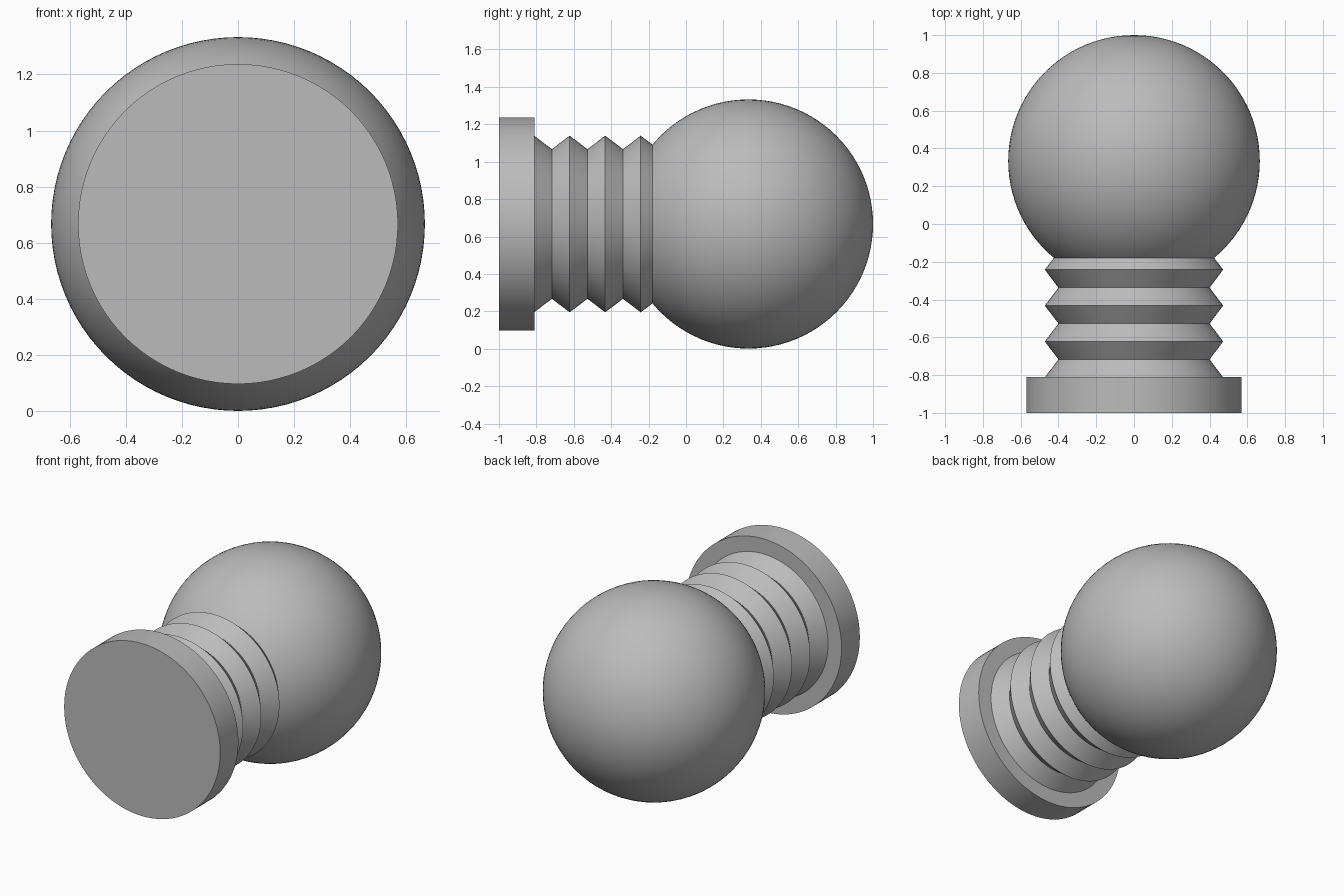
import bpy, bmesh, math
from mathutils import Matrix, Vector

cube = bpy.data.objects.get("Cube")
if cube:
    bpy.data.objects.remove(cube, do_unlink=True)

AXIS_Z = 0.667
SEGMENTS = 96

grey = bpy.data.materials.new("plain_grey")
grey.use_nodes = True
colour = (0.5, 0.5, 0.5, 1)
grey.diffuse_color = colour
grey.node_tree.nodes["Principled BSDF"].inputs["Base Color"].default_value = colour


def lathe(name, profile):
    """Spin (radius, y) points about the front-to-back axis."""
    bm = bmesh.new()
    verts = [bm.verts.new((r, y, 0)) for r, y in profile]
    edges = [bm.edges.new(pair) for pair in zip(verts, verts[1:])]
    bmesh.ops.spin(bm, geom=verts + edges, cent=(0, 0, 0), axis=(0, 1, 0),
                   angle=math.tau, steps=SEGMENTS, use_duplicate=False)
    bmesh.ops.remove_doubles(bm, verts=bm.verts, dist=0.0001)
    # close the open ends with flat caps
    bmesh.ops.holes_fill(bm, edges=[e for e in bm.edges if e.is_boundary], sides=0)
    bmesh.ops.recalc_face_normals(bm, faces=bm.faces)
    return finish(name, bm, 0)


def finish(name, bm, y):
    mesh = bpy.data.meshes.new(name)
    bm.to_mesh(mesh)
    bm.free()
    mesh.materials.append(grey)
    obj = bpy.data.objects.new(name, mesh)
    obj.location = (0, y, AXIS_Z)
    bpy.context.collection.objects.link(obj)
    bpy.ops.object.select_all(action="DESELECT")
    obj.select_set(True)
    bpy.context.view_layer.objects.active = obj
    bpy.ops.object.shade_smooth_by_angle(angle=math.radians(30))
    return obj


# Flat round base at the front
lathe("base_disc", [(0.57, -1.0), (0.57, -0.81)])

# Ribbed neck: alternating wide and narrow rings, ending inside the ball
lathe("ribbed_neck", [(0.40 if i % 2 else 0.472, -0.812 + 0.095 * i) for i in range(8)])

# Large ball at the back
ball = bmesh.new()
bmesh.ops.create_uvsphere(ball, u_segments=SEGMENTS, v_segments=48, radius=0.666,
                          matrix=Matrix.Rotation(math.pi / 2, 4, "X"))
finish("ball", ball, 0.334)
